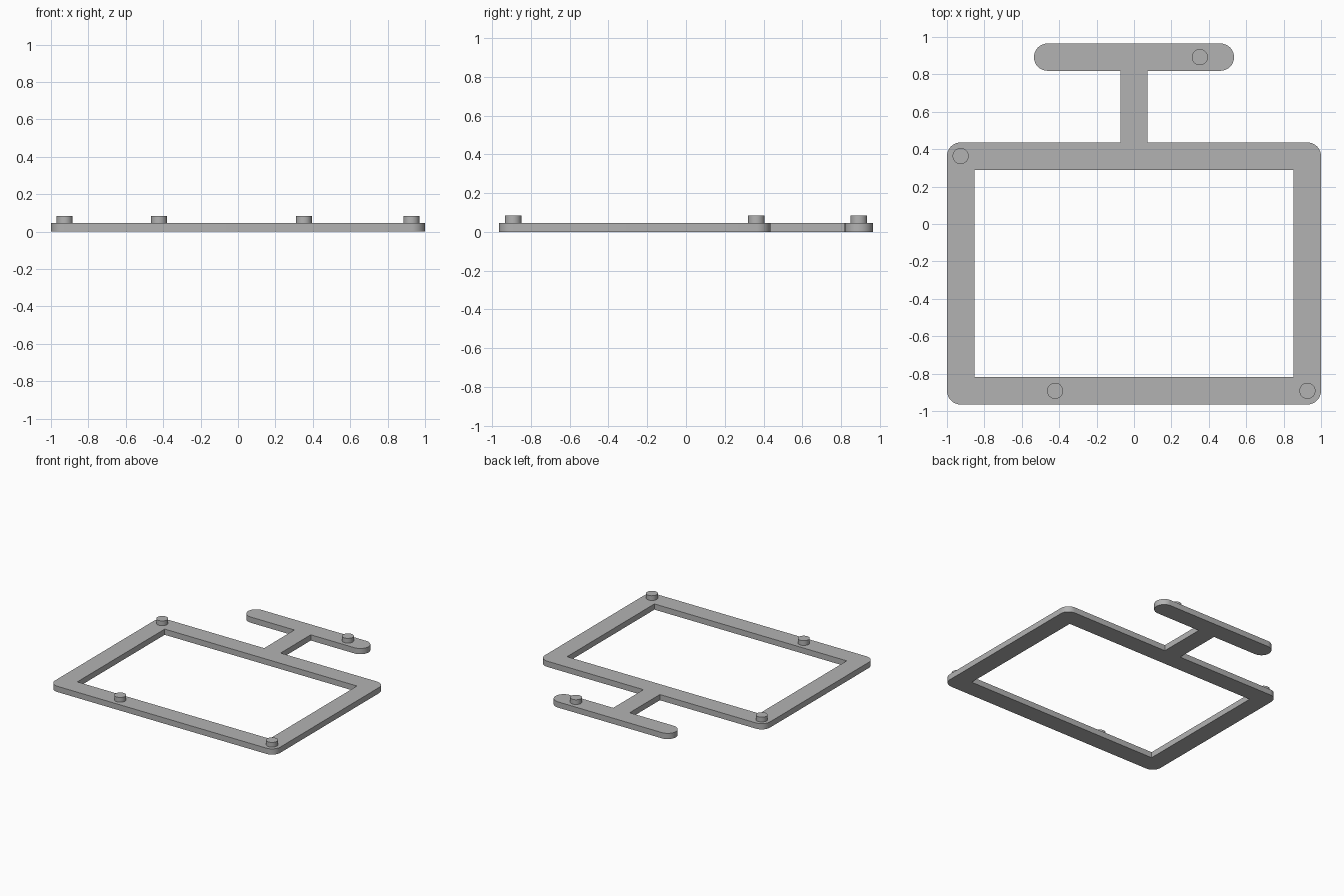
import bpy, bmesh
from math import sin, cos, pi, radians

if "Cube" in bpy.data.objects:
    bpy.data.objects.remove(bpy.data.objects["Cube"], do_unlink=True)

THICK = 0.046          # plate thickness
PEG_TOP = 0.084
PEG_R = 0.043
R = 0.073              # half strip width, also the corner radius
FRONT, BACK, BAR = -0.892, 0.363, 0.892   # strip centre lines in y
SIDE, BAR_X = 0.927, 0.462                # strip centre / bar end in x

grey = bpy.data.materials.new("plain grey")
grey.use_nodes = True
colour = (0.45, 0.45, 0.45, 1)
grey.diffuse_color = colour
grey.node_tree.nodes["Principled BSDF"].inputs["Base Color"].default_value = colour


def arc(cx, cy, start, end, steps=8):
    """Points on an arc of the corner radius, angles in degrees."""
    angles = [radians(start + (end - start) * i / steps) for i in range(steps + 1)]
    return [(cx + R * cos(a), cy + R * sin(a)) for a in angles]


def finish(bm, name):
    bmesh.ops.recalc_face_normals(bm, faces=bm.faces)
    mesh = bpy.data.meshes.new(name)
    bm.to_mesh(mesh)
    bm.free()
    mesh.materials.append(grey)
    obj = bpy.data.objects.new(name, mesh)
    bpy.context.collection.objects.link(obj)
    bpy.ops.object.select_all(action='DESELECT')
    obj.select_set(True)
    bpy.context.view_layer.objects.active = obj
    bpy.ops.object.shade_smooth_by_angle(angle=radians(30))
    return obj


# Flat plate: right half of the outline, mirrored for the other half
half = (arc(SIDE, FRONT, -90, 0) + arc(SIDE, BACK, 0, 90)
        + [(R, BACK + R), (R, BAR - R)]
        + arc(BAR_X, BAR, -90, 90, 16))
outline = half + [(-x, y) for x, y in reversed(half)]
ix = SIDE - R
window = [(-ix, FRONT + R), (ix, FRONT + R), (ix, BACK - R), (-ix, BACK - R)]

bm = bmesh.new()
for loop in (outline, window):
    verts = [bm.verts.new((x, y, 0)) for x, y in loop]
    for a, b in zip(verts, verts[1:] + verts[:1]):
        bm.edges.new((a, b))
bmesh.ops.triangle_fill(bm, edges=bm.edges[:], use_beauty=True)
top = bmesh.ops.extrude_face_region(bm, geom=bm.faces[:], use_keep_orig=True)
bmesh.ops.translate(bm, vec=(0, 0, THICK),
                    verts=[g for g in top["geom"] if isinstance(g, bmesh.types.BMVert)])
finish(bm, "frame_plate")

# Locating pegs on the top face
pegs = {"peg_back_right": (-SIDE, BACK), "peg_front_right": (-0.422, FRONT),
        "peg_front_left": (SIDE, FRONT), "peg_handle": (0.352, BAR)}
for name, (x, y) in pegs.items():
    bm = bmesh.new()
    bmesh.ops.create_cone(bm, cap_ends=True, segments=32, radius1=PEG_R,
                          radius2=PEG_R, depth=PEG_TOP - THICK)
    obj = finish(bm, name)
    obj.location = (x, y, (PEG_TOP + THICK) / 2)
